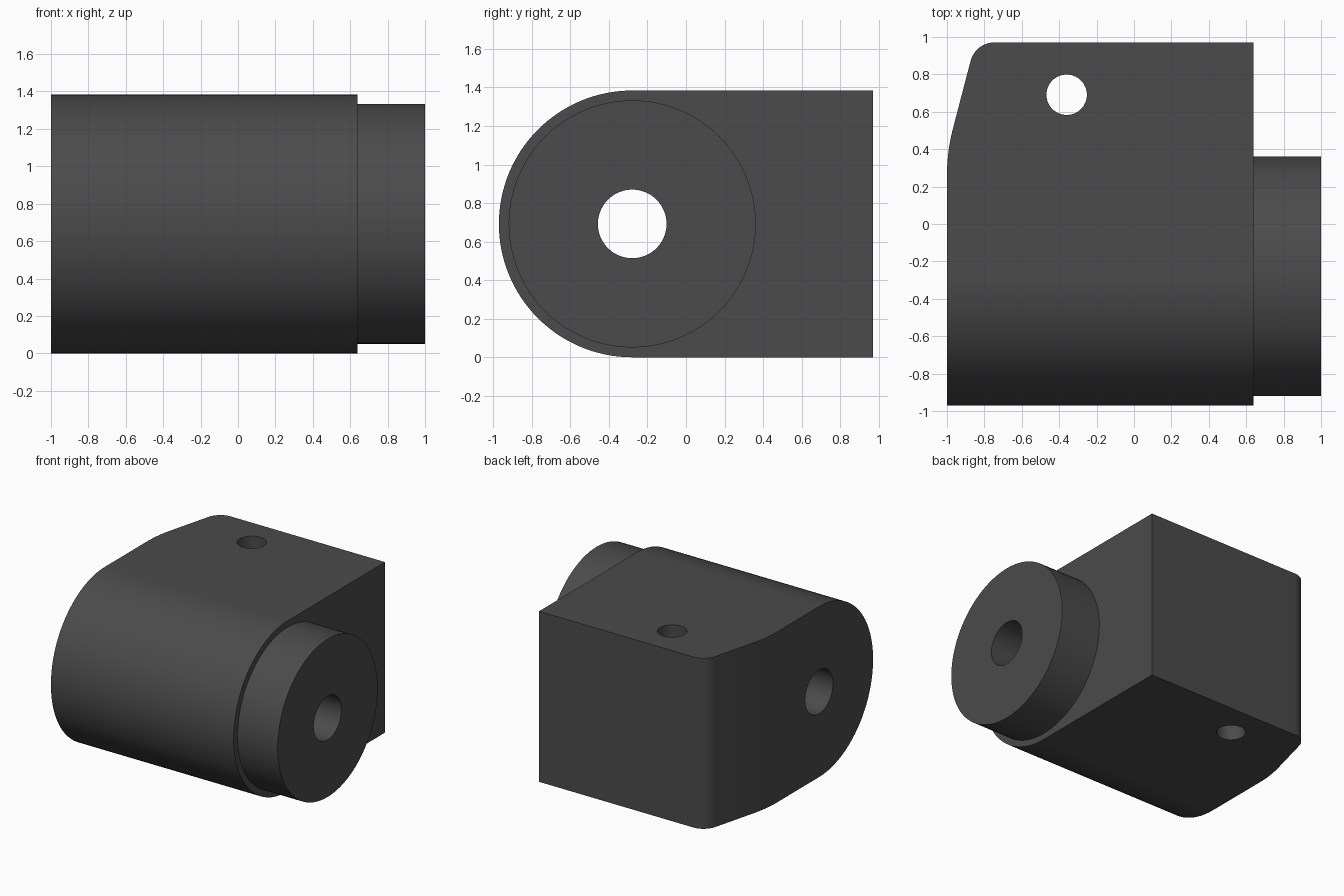
import bpy, bmesh
from math import sin, cos, radians
from mathutils import Vector

if "Cube" in bpy.data.objects:
    bpy.data.objects.remove(bpy.data.objects["Cube"])


def prism(name, points, depth):
    """Extrude a planar outline along the depth vector."""
    bm = bmesh.new()
    face = bm.faces.new([bm.verts.new(p) for p in points])
    top = bmesh.ops.extrude_face_region(bm, geom=[face])["geom"]
    bmesh.ops.translate(bm, vec=Vector(depth),
                        verts=[v for v in top if isinstance(v, bmesh.types.BMVert)])
    bmesh.ops.recalc_face_normals(bm, faces=bm.faces)
    mesh = bpy.data.meshes.new(name)
    bm.to_mesh(mesh)
    bm.free()
    obj = bpy.data.objects.new(name, mesh)
    bpy.context.collection.objects.link(obj)
    return obj


def arc(cx, cy, r, a0, a1, n):
    """Points on an arc, angles in degrees, both ends included."""
    return [(cx + r * cos(radians(a0 + (a1 - a0) * i / n)),
             cy + r * sin(radians(a0 + (a1 - a0) * i / n))) for i in range(n + 1)]


def x_cylinder(name, r, x0, x1):
    circle = arc(AXIS_Y, AXIS_Z, r, 0, 360, 96)[:-1]
    return prism(name, [(x0, y, z) for y, z in circle], (x1 - x0, 0, 0))


def combine(target, tool, operation):
    mod = target.modifiers.new(operation, "BOOLEAN")
    mod.object, mod.operation, mod.solver = tool, operation, "EXACT"
    bpy.context.view_layer.objects.active = target
    bpy.ops.object.modifier_apply(modifier=mod.name)
    bpy.data.objects.remove(tool)


AXIS_Y, AXIS_Z, R, BACK = -0.279, 0.692, 0.692, 0.971

# Body: rounded front, square back
side = arc(AXIS_Y, AXIS_Z, R, 270, 90, 64) + [(BACK, 2 * R), (BACK, 0)]
body = prism("bearing_block", [(-1, y, z) for y, z in side], (1.64, 0, 0))

# Plan outline: tapered rear left corner with fillets
plan = [(0.8, -1.2), (-1.1, -1.2), (-1.1, 0.1), (-1.0005, 0.1)]
plan += arc(0, 0.26, 1.0, 180, 165, 10)
plan += arc(-0.745, BACK - 0.133, 0.133, 165, 90, 16)
plan += [(0.8, BACK)]
combine(body, prism("plan_outline", [(x, y, -0.2) for x, y in plan], (0, 0, 2)), "INTERSECT")

# Round boss on the right face
combine(body, x_cylinder("boss", 0.641, 0.4, 1.0), "UNION")

# Main bore and small cross hole
combine(body, x_cylinder("main_bore", 0.178, -1.2, 1.2), "DIFFERENCE")
hole = arc(-0.36, 0.691, 0.108, 0, 360, 64)[:-1]
combine(body, prism("pin_hole", [(x, y, -0.2) for x, y in hole], (0, 0, 2)), "DIFFERENCE")

# Dark finish
dark = bpy.data.materials.new("dark_metal")
dark.diffuse_color = (0.07, 0.07, 0.07, 1)
dark.use_nodes = True
dark.node_tree.nodes["Principled BSDF"].inputs["Base Color"].default_value = dark.diffuse_color
body.data.materials.clear()
body.data.materials.append(dark)

# Smooth curves, crisp edges
bpy.ops.object.select_all(action="DESELECT")
body.select_set(True)
bpy.context.view_layer.objects.active = body
bpy.ops.object.shade_smooth_by_angle(angle=radians(30))
